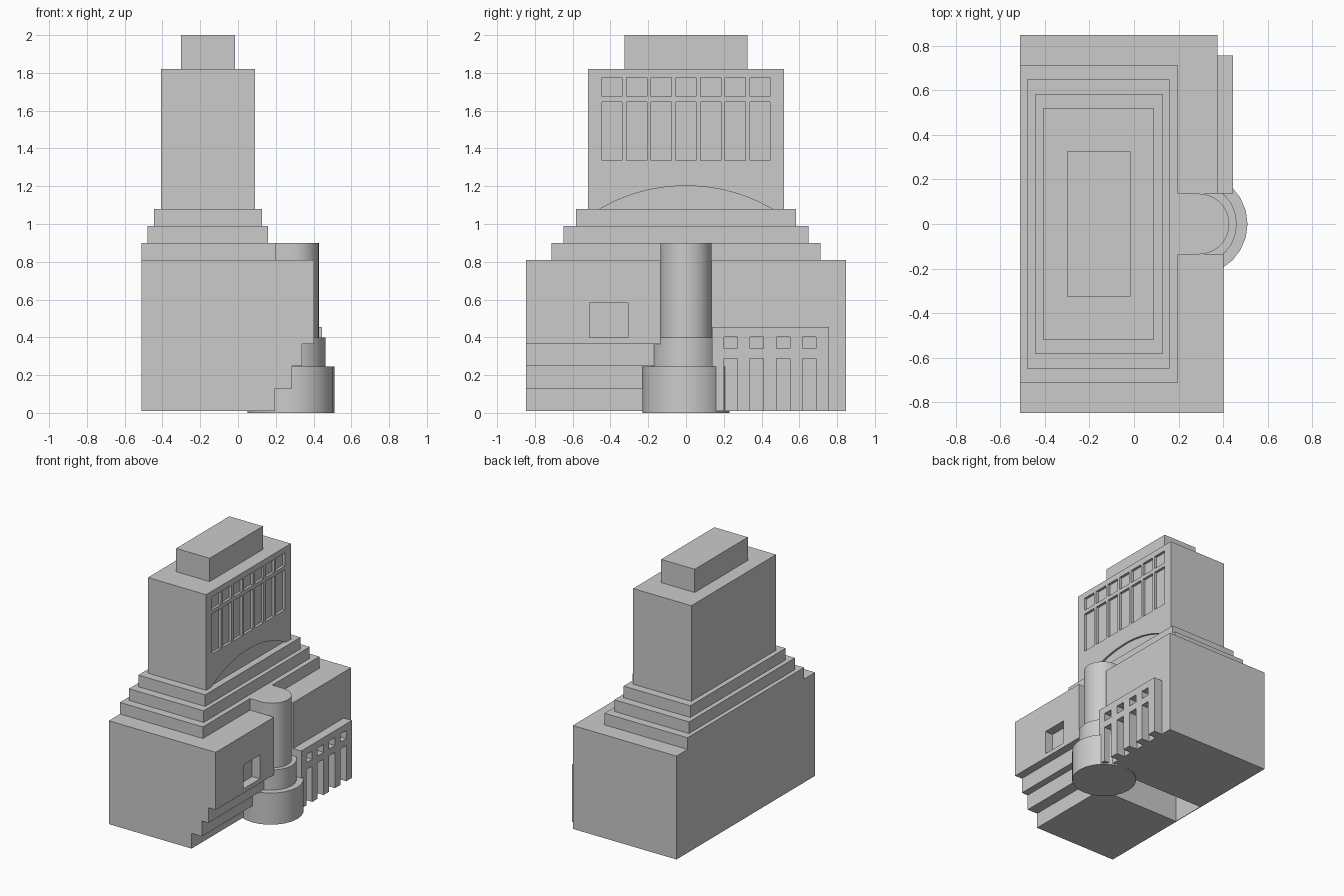
import bpy, bmesh, math

if "Cube" in bpy.data.objects:
    bpy.data.objects.remove(bpy.data.objects["Cube"])


def prism(name, outline, axis, lo, hi):
    """Extrude a 2D outline along an axis (x: yz outline, y: xz, z: xy)."""
    def place(p, d):
        return {'x': (d, p[0], p[1]), 'y': (p[0], d, p[1]), 'z': (p[0], p[1], d)}[axis]
    bm = bmesh.new()
    face = bm.faces.new([bm.verts.new(place(p, lo)) for p in outline])
    ext = bmesh.ops.extrude_face_region(bm, geom=[face], use_keep_orig=True)
    for v in (g for g in ext['geom'] if isinstance(g, bmesh.types.BMVert)):
        v.co['xyz'.index(axis)] = hi
    bmesh.ops.recalc_face_normals(bm, faces=bm.faces[:])
    me = bpy.data.meshes.new(name)
    bm.to_mesh(me)
    bm.free()
    ob = bpy.data.objects.new(name, me)
    bpy.context.collection.objects.link(ob)
    return ob


def box(name, x, y, z):
    return prism(name, [(x[0], y[0]), (x[1], y[0]), (x[1], y[1]), (x[0], y[1])], 'z', *z)


def activate(ob):
    bpy.ops.object.select_all(action='DESELECT')
    ob.select_set(True)
    bpy.context.view_layer.objects.active = ob


def smooth(ob):
    activate(ob)
    bpy.ops.object.shade_smooth_by_angle(angle=math.radians(35))


def cut(ob, cutters):
    activate(cutters[0])
    for c in cutters:
        c.select_set(True)
    if len(cutters) > 1:
        bpy.ops.object.join()
    cutter = cutters[0]
    cutter.hide_render = True
    mod = ob.modifiers.new("openings", 'BOOLEAN')
    mod.operation = 'DIFFERENCE'
    mod.solver = 'EXACT'
    mod.object = cutter
    activate(ob)
    bpy.ops.object.modifier_apply(modifier=mod.name)
    bpy.data.objects.remove(cutter)


# Left wing, stepping inwards towards the ground, with one square window
left = prism("left_wing", [(-.512, .01), (.197, .01), (.197, .128), (.285, .128), (.285, .247),
                           (.34, .247), (.34, .365), (.403, .365), (.403, .81), (-.512, .81)],
             'y', -.848, -.135)
cut(left, [box("window_cutter", (.335, .5), (-.51, -.307), (.398, .582))])

# Right wing and back wall joining the two wings
box("right_wing", (-.512, .375), (.135, .848), (.01, .81))
box("back_wall", (-.512, -.507), (-.135, .135), (.01, .81))

# Colonnade panel on the right wing
panel = box("colonnade", (.375, .445), (.138, .758), (.01, .455))
bays = []
for i in range(4):
    y = .236 + i * .139
    for z in ((-.1, .287), (.34, .402)):
        bays.append(box("bay_cutter", (.3, .5), (y - .036, y + .036), z))
cut(panel, bays)

# Stepped roof tiers
for i, (x0, x1, y, z0, z1) in enumerate([(-.512, .198, .712, .81, .90), (-.48, .16, .648, .90, .99),
                                         (-.445, .127, .583, .99, 1.08)]):
    box(f"roof_tier_{i + 1}", (x0, x1), (-y, y), (z0, z1))

# Tower with recessed window rows and a shallow arch
tower = box("tower", (-.408, .09), (-.518, .518), (1.08, 1.82))
cuts = []
for i in range(7):
    y = (i - 3) * .1305
    for z in ((1.335, 1.645), (1.675, 1.775)):
        cuts.append(box("pane_cutter", (.07, .2), (y - .054, y + .054), z))
R, half = .909, math.asin(.46 / .909)
arch = [(R * math.sin(a), 1.203 - R + R * math.cos(a))
        for a in (half * (1 - i / 5) for i in range(11))]
cuts.append(prism("arch_cutter", [(-.46, 1.0), (.46, 1.0)] + arch, 'x', .075, .2))
cut(tower, cuts)
box("tower_cap", (-.302, -.015), (-.325, .325), (1.82, 2.0))

# Round entrance: two drums and a half-round shaft
for name, r, z0, z1 in (("entrance_base", .23, 0, .245), ("entrance_drum", .182, .245, .40)):
    ring = [(.28 + r * math.cos(math.tau * i / 24), r * math.sin(math.tau * i / 24)) for i in range(24)]
    smooth(prism(name, ring, 'z', z0, z1))
arc = [(.292 + .136 * math.sin(math.pi * i / 20), -.136 * math.cos(math.pi * i / 20)) for i in range(21)]
smooth(prism("entrance_shaft", [(.19, .136), (.19, -.136)] + arc, 'z', .40, .90))
